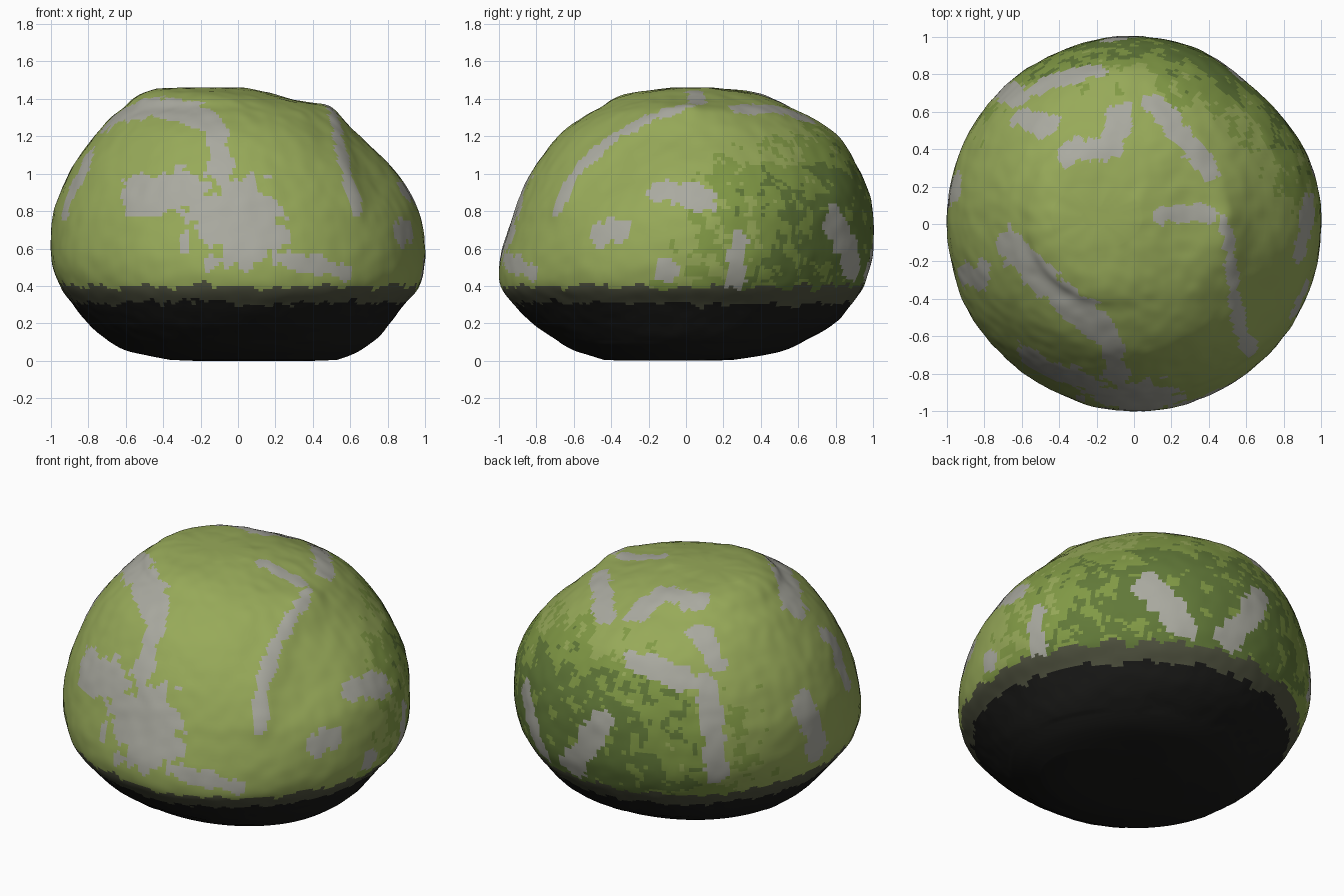
import bpy, bmesh, math
from mathutils import Vector, noise
from mathutils.bvhtree import BVHTree

if "Cube" in bpy.data.objects:
    bpy.data.objects.remove(bpy.data.objects["Cube"])

# Outline levels: height, left x, right x, front y, back y
levels = [
    (0.005, -0.36, 0.53, -0.44, 0.26), (0.03, -0.49, 0.60, -0.52, 0.42),
    (0.06, -0.61, 0.66, -0.61, 0.54), (0.12, -0.71, 0.74, -0.71, 0.66),
    (0.20, -0.80, 0.81, -0.82, 0.79), (0.30, -0.88, 0.89, -0.92, 0.88),
    (0.40, -0.95, 0.97, -0.99, 0.95), (0.55, -1.00, 1.00, -0.99, 1.00),
    (0.75, -0.99, 0.98, -0.935, 1.00), (0.90, -0.945, 0.915, -0.88, 0.975),
    (1.05, -0.88, 0.81, -0.80, 0.91), (1.20, -0.77, 0.65, -0.69, 0.81),
    (1.30, -0.68, 0.54, -0.56, 0.67), (1.355, -0.61, 0.45, -0.46, 0.56),
    (1.40, -0.56, 0.28, -0.39, 0.47), (1.435, -0.50, 0.15, -0.28, 0.37),
    (1.455, -0.44, 0.04, -0.13, 0.20)]
SEG, SUB = 240, 8


def smooth(a, b, c, d, t):
    return tuple(0.5 * (2*q + (r-p)*t + (2*p-5*q+4*r-s)*t*t + (3*q-p-3*r+s)*t**3)
                 for p, q, r, s in zip(a, b, c, d))


rings = []
for i in range(len(levels) - 1):
    a, d = levels[max(i-1, 0)], levels[min(i+2, len(levels)-1)]
    rings += [smooth(a, levels[i], levels[i+1], d, k / SUB) for k in range(SUB)]
rings.append(levels[-1])


def ring_points(level, scale=1.0):
    z, l, r, f, b = level
    for k in range(SEG):
        t = 2 * math.pi * k / SEG
        yield Vector(((l+r)/2 + scale*(r-l)/2*math.cos(t),
                      (f+b)/2 + scale*(b-f)/2*math.sin(t), z))


# Shoulder ridge running down the front right, with a hollow beside it
ridge = [(0.47, 0.02, 1.34), (0.50, -0.2, 1.27), (0.53, -0.4, 1.17),
         (0.58, -0.58, 1.02), (0.65, -0.70, 0.83)]


def along(path, n=8):
    pts = [Vector(p) for p in path]
    if len(pts) == 1:
        return pts
    return [p.lerp(q, k / n) for p, q in zip(pts, pts[1:]) for k in range(n + 1)]


ridge_pts = along(ridge)
hollow = Vector((0.74, -0.36, 1.0))


def shape(p):
    out = Vector((p.x, p.y, p.z - 0.6)).normalized()
    d = min((p - q).length for q in ridge_pts)
    push = 0.015 * math.exp(-(d / 0.08)**2)
    push -= 0.03 * math.exp(-((p - hollow).length / 0.2)**2)
    # the back right flank is slightly flattened
    turn = math.degrees(math.atan2(p.y, p.x)) - 47
    push -= 0.035 * math.exp(-(turn / 22)**2) * math.exp(-((p.z - 0.6) / 0.45)**2)
    if p.z > 0.1:
        push += 0.008 * noise.noise(p * 3) + 0.004 * noise.noise(p * 13)
    q = p + out * push
    q.z = min(max(q.z, 0), 1.46)
    return q


# Boulder skin
bm = bmesh.new()
loops = [list(ring_points(levels[0], s)) for s in (0.35, 0.7)]
loops += [list(ring_points(r)) for r in rings]
loops += [list(ring_points((1.46,) + levels[-1][1:], s)) for s in (0.7, 0.35)]
for lp in loops[:2]:
    for p in lp:
        p.z = 0
loops = [[bm.verts.new(shape(p)) for p in lp] for lp in loops]
for a, b in zip(loops, loops[1:]):
    for k in range(SEG):
        n = (k + 1) % SEG
        bm.faces.new((a[k], a[n], b[n], b[k]))
bm.faces.new(loops[0][::-1])
bm.faces.new(loops[-1])
bmesh.ops.recalc_face_normals(bm, faces=bm.faces)

# Bare stone patches: radius and a path, snapped onto the skin
patches = [
    (0.04, ridge),
    (0.25, [(-0.02, -0.95, 0.78)]), (0.17, [(0.08, -0.95, 0.66)]),
    (0.06, [(-0.2, -0.5, 1.33), (-0.1, -0.65, 1.2), (-0.08, -0.85, 0.95)]),
    (0.12, [(-0.52, -0.75, 0.9), (-0.3, -0.85, 0.9)]),
    (0.05, [(0.2, -0.95, 0.55), (0.55, -0.8, 0.47)]),
    (0.10, [(-0.65, -0.1, 1.25), (-0.4, -0.35, 1.35), (-0.25, -0.5, 1.3)]),
    (0.07, [(-0.8, -0.25, 1.05), (-0.93, -0.3, 0.8)]),
    (0.05, [(0.15, 0.05, 1.42), (0.4, 0.05, 1.38)]),
    (0.06, [(0.1, 0.65, 1.3), (0.4, 0.28, 1.35)]),
    (0.07, [(-0.35, 0.36, 1.4), (-0.12, 0.4, 1.4), (-0.08, 0.58, 1.33)]),
    (0.07, [(-0.6, 0.55, 1.15), (-0.45, 0.5, 1.25)]),
    (0.06, [(-0.5, 0.72, 1.1), (-0.2, 0.78, 1.15)]),
    (0.07, [(-0.6, 0.65, 1.05), (-0.68, 0.7, 0.8), (-0.7, 0.7, 0.55)]),
    (0.08, [(-0.95, 0.2, 0.85), (-0.98, 0.1, 0.55)]),
    (0.07, [(0.92, -0.15, 0.93), (0.93, 0.1, 0.86)]),
    (0.07, [(0.88, -0.45, 0.68), (0.9, -0.36, 0.69)]),
    (0.05, [(0.95, 0.25, 0.38), (0.95, 0.28, 0.65)]),
    (0.06, [(0.95, -0.1, 0.5)]),
    (0.08, [(0.55, 0.8, 0.75), (0.4, 0.9, 0.5)]),
    (0.08, [(0.1, 0.97, 0.5), (-0.1, 0.98, 0.8)])]
tree = BVHTree.FromBMesh(bm)
patches = [(r, [tree.find_nearest(p)[0] for p in along(path, 6)]) for r, path in patches]

# Paint: 0 moss, 1 stone, 2 mid moss, 3 deep moss, 4 soil, 5 soil fade
for face in bm.faces:
    face.smooth = True
    c = face.calc_center_median()
    wob = noise.noise(c * 7) * 0.5 + noise.noise(c * 16) * 0.6 + noise.noise(c * 35) * 0.3
    shade = c.y + 0.3 * c.x - 0.4 + 0.7 * wob - max(0, c.z - 0.9) * 1.2
    edge = c.z + 0.05 * wob
    if edge < 0.31:
        face.material_index = 4
    elif edge < 0.40:
        face.material_index = 5
    elif min(min((c - q).length for q in pts) - r * (1 + 0.8 * wob) for r, pts in patches) < 0:
        face.material_index = 1
    elif shade > 0.4:
        face.material_index = 3
    elif shade > 0.0:
        face.material_index = 2

mesh = bpy.data.meshes.new("mossy_boulder")
bm.to_mesh(mesh)
bm.free()
for name, col in (("moss", (0.31, 0.40, 0.10)), ("stone", (0.40, 0.40, 0.35)),
                  ("mid_moss", (0.22, 0.32, 0.06)), ("deep_moss", (0.12, 0.19, 0.04)),
                  ("soil", (0.010, 0.010, 0.009)), ("soil_fade", (0.08, 0.085, 0.05))):
    mat = bpy.data.materials.new(name)
    mat.diffuse_color = (*col, 1)
    mat.use_nodes = True
    mat.node_tree.nodes["Principled BSDF"].inputs["Base Color"].default_value = mat.diffuse_color
    mesh.materials.append(mat)
boulder = bpy.data.objects.new("mossy_boulder", mesh)
bpy.context.collection.objects.link(boulder)
